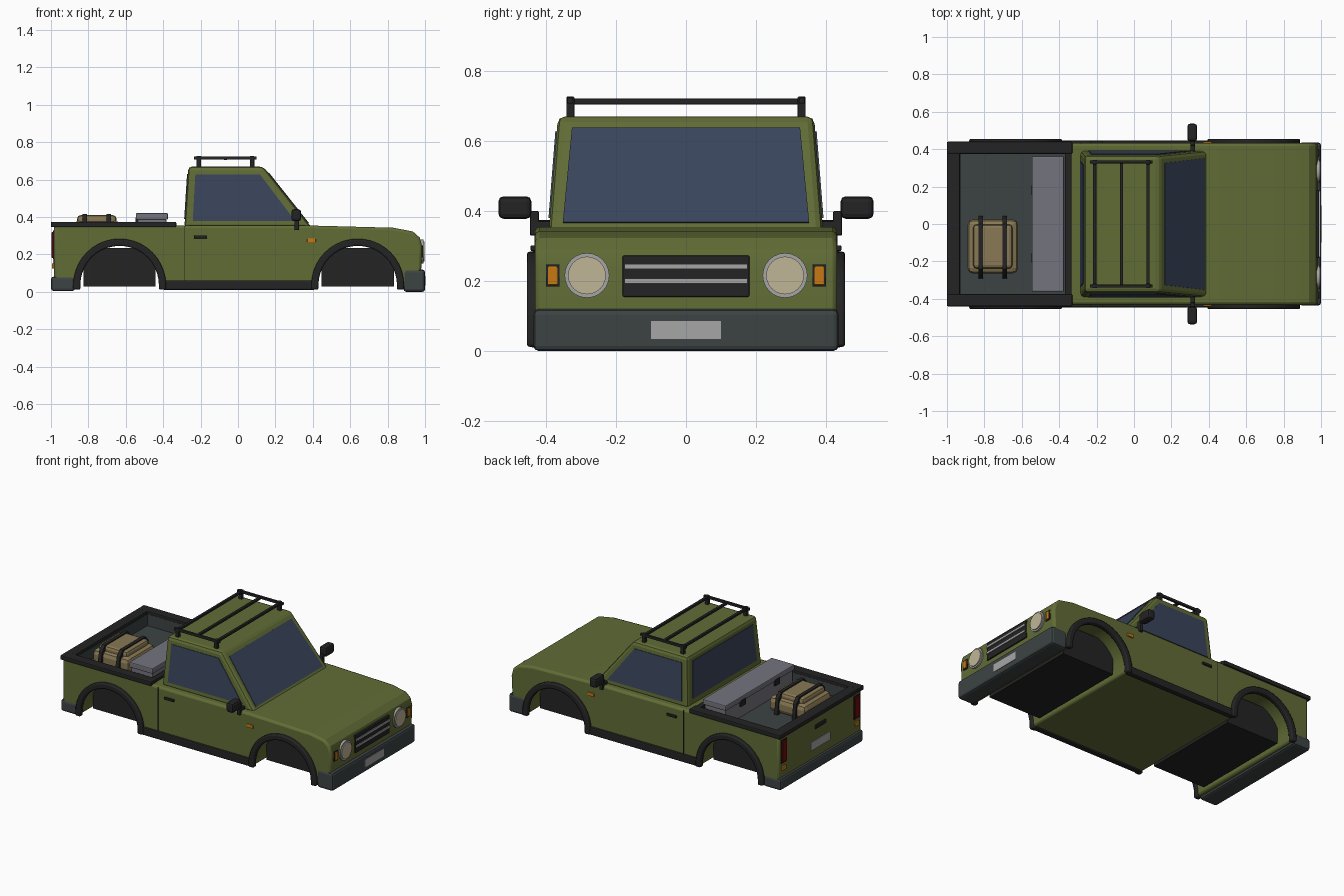
import bpy, bmesh, math
from mathutils import Vector

if "Cube" in bpy.data.objects:
    bpy.data.objects.remove(bpy.data.objects["Cube"])


def mat(name, r, g, b):
    m = bpy.data.materials.new(name)
    m.diffuse_color = (r, g, b, 1)
    m.use_nodes = True
    m.node_tree.nodes["Principled BSDF"].inputs["Base Color"].default_value = m.diffuse_color
    return m


GREEN = mat("olive_paint", .118, .150, .036)
GLASS = mat("tinted_glass", .042, .060, .105)
BLACK = mat("black_trim", .017, .017, .017)
SLATE = mat("slate_plastic", .046, .056, .057)
STEEL = mat("box_steel", .175, .175, .21)
LIGHT = mat("light_metal", .38, .38, .38)
CREAM = mat("lamp_cream", .53, .46, .31)
ORANGE = mat("signal_orange", .58, .19, .006)
TAN = mat("tan_canvas", .25, .19, .09)
RED = mat("tail_red", .17, .003, .003)


def finish(name, bm, material, bevel=0, smooth=False, segments=2):
    bmesh.ops.recalc_face_normals(bm, faces=bm.faces)
    me = bpy.data.meshes.new(name)
    bm.to_mesh(me)
    bm.free()
    ob = bpy.data.objects.new(name, me)
    bpy.context.collection.objects.link(ob)
    me.materials.append(material)
    if smooth:
        bpy.ops.object.select_all(action='DESELECT')
        ob.select_set(True)
        bpy.context.view_layer.objects.active = ob
        bpy.ops.object.shade_smooth_by_angle(angle=math.radians(30))
    if bevel:
        b = ob.modifiers.new("bevel", 'BEVEL')
        b.width, b.segments = bevel, segments
        b.limit_method, b.angle_limit = 'ANGLE', math.radians(35)
    return ob


def box(name, x, y, z, material, bevel=0):
    """Box from (min, max) ranges."""
    bm = bmesh.new()
    bmesh.ops.create_cube(bm, size=1)
    for v in bm.verts:
        v.co = [r[0] + (c + .5) * (r[1] - r[0]) for c, r in zip(v.co, (x, y, z))]
    return finish(name, bm, material, bevel)


def loft(name, side_a, side_b, material, bevel=0, smooth=False):
    """Solid between two matching outlines."""
    bm = bmesh.new()
    a = [bm.verts.new(p) for p in side_a]
    b = [bm.verts.new(p) for p in side_b]
    bm.faces.new(a)
    bm.faces.new(b[::-1])
    for i in range(len(a)):
        j = (i + 1) % len(a)
        bm.faces.new((a[j], a[i], b[i], b[j]))
    return finish(name, bm, material, bevel, smooth)


def prism(name, profile, y0, y1, material, bevel=0, smooth=False):
    return loft(name, [(x, y0, z) for x, z in profile],
                [(x, y1, z) for x, z in profile], material, bevel, smooth)


def plate(name, pts, material, t=.004):
    """Thin plate centred on a flat outline."""
    p = [Vector(q) for q in pts]
    n = (p[1] - p[0]).cross(p[2] - p[0]).normalized() * t
    return loft(name, [q + n for q in p], [q - n for q in p], material)


def disc(name, x, y, z, r, depth, material):
    ring = [(y + r * math.cos(a * math.tau / 24), z + r * math.sin(a * math.tau / 24)) for a in range(24)]
    return loft(name, [(x, *p) for p in ring], [(x + depth, *p) for p in ring], material, 0, True)


def arc(cx, r, cz=.036, n=20):
    """Half circle from rear to front over a wheel."""
    return [(cx - r * math.cos(math.pi * i / n), cz + r * math.sin(math.pi * i / n)) for i in range(n + 1)]


WHEELS = {"rear": -.633, "front": .64}

# Body shell with both wheel arches in its outline
low = .02
outline = [(-.985, low)]
for cx in WHEELS.values():
    outline += [(cx - .215, low)] + arc(cx, .215) + [(cx + .215, low)]
outline += [(.975, low), (.985, .24), (.972, .29), (.935, .323), (.83, .343), (.38, .355), (-.985, .355)]
body = prism("body", outline, -.432, .432, GREEN, .014, True)

# Cargo bed opening and lining
cutter = box("bed_cutter", (-.935, -.36), (-.38, .38), (.272, .5), GREEN)
cutter.hide_render = True
cutter.hide_set(True)
cut = body.modifiers.new("bed_opening", 'BOOLEAN')
cut.operation, cut.object, cut.solver = 'DIFFERENCE', cutter, 'EXACT'
box("bed_floor", (-.936, -.359), (-.381, .381), (.27, .28), SLATE)
for n, x in (("rear", -.932), ("front", -.363)):
    box("bed_lining_" + n, (x - .004, x + .004), (-.381, .381), (.27, .356), SLATE)
for n, s in (("right", -1), ("left", 1)):
    box("bed_lining_" + n, (-.936, -.359), sorted((s * .374, s * .382)), (.27, .356), SLATE)
    box("bed_rail_" + n, (-1, -.33), sorted((s * .375, s * .44)), (.346, .375), BLACK, .006)
box("bed_rail_rear", (-1, -.93), (-.38, .38), (.346, .375), BLACK, .006)
box("bed_rail_front", (-.37, -.333), (-.38, .38), (.346, .372), BLACK, .006)


# Cab: sides lean in with height
def half(z):
    return .391 - .025 * (z - .355) / .315


def windscreen_x(z):
    return .385 - .25 * (z - .355) / .315


def rear_x(z):
    return -.286 + .02 * (z - .355) / .315


cab = [(rear_x(.34), .34), (rear_x(.67), .67), (windscreen_x(.67), .67), (windscreen_x(.34), .34)]
loft("cab", [(x, -half(z), z) for x, z in cab], [(x, half(z), z) for x, z in cab], GREEN, .02)

# Windows
plate("windscreen", [(windscreen_x(z), y, z) for y, z in
                     ((-.352, .366), (.352, .366), (.326, .636), (-.326, .636))], GLASS)
plate("rear_window", [(rear_x(z), y, z) for y, z in
                      ((-.335, .39), (.335, .39), (.315, .63), (-.315, .63))], GLASS)

for side, s in (("right", -1), ("left", 1)):
    def span(a, b):
        return sorted((s * a, s * b))

    plate("side_window_" + side, [(x, s * half(z), z) for x, z in
                                  ((-.242, .38), (-.228, .628), (.117, .628), (.305, .38))], GLASS)
    # Wheel arch flares and sills
    for n, cx in WHEELS.items():
        ring = [(cx - .248, .012)] + arc(cx, .248) + [(cx + .248, .012), (cx + .21, .012)]
        ring += arc(cx, .21)[::-1] + [(cx - .21, .012)]
        prism(f"{n}_flare_{side}", ring, s * .42, s * .455, BLACK, .008, True)
    box("sill_" + side, (-.4, .41), span(.41, .446), (.01, .062), BLACK, .008)
    # Door details
    box("door_handle_" + side, (-.235, -.165), span(.43, .444), (.286, .302), BLACK, .003)
    box("door_seam_" + side, (-.287, -.283), span(.43, .4335), (.06, .35), BLACK)
    box("side_marker_" + side, (.37, .416), span(.43, .44), (.264, .286), ORANGE, .003)
    # Mirrors
    box("mirror_arm_" + side, (.302, .326), span(.385, .446), (.33, .372), BLACK, .004)
    box("mirror_stem_" + side, (.302, .326), span(.42, .446), (.33, .4), BLACK, .004)
    box("mirror_head_" + side, (.285, .337), span(.442, .536), (.378, .442), BLACK, .014)
    # Front lamps
    disc("headlight_ring_" + side, .97, s * .283, .216, .064, .022, LIGHT)
    disc("headlight_" + side, .97, s * .283, .216, .054, .028, CREAM)
    box("indicator_frame_" + side, (.97, .988), span(.362, .4), (.184, .247), BLACK)
    box("indicator_" + side, (.97, .993), span(.367, .395), (.189, .242), ORANGE, .003)
    # Rear lamps
    box("tail_frame_" + side, (-.99, -.97), span(.352, .412), (.175, .328), BLACK)
    box("tail_light_" + side, (-.996, -.97), span(.358, .406), (.182, .32), RED, .003)
    box("rear_indicator_" + side, (-.994, -.97), span(.362, .402), (.125, .152), ORANGE, .003)
    # Roof rack posts and rails
    for x in (-.21, .075):
        box("rack_post_" + side, (x - .012, x + .012), span(.319, .342), (.655, .727), BLACK, .003)
    box("rack_rail_" + side, (-.235, .1), span(.324, .34), (.707, .724), BLACK, .003)

for x in (-.21, -.067, .075):
    box("rack_crossbar", (x - .009, x + .009), (-.335, .335), (.705, .721), BLACK, .003)

# Inner wheel wells
for n, cx in WHEELS.items():
    box(n + "_wheel_well", (cx - .193, cx + .193), (-.34, .34), (.03, .236), BLACK)

# Bumpers, grille, plates
box("front_bumper", (.885, 1), (-.436, .436), (0, .12), SLATE, .015)
box("rear_bumper", (-1, -.872), (-.436, .436), (.004, .082), SLATE, .015)
box("grille", (.96, .99), (-.181, .181), (.155, .273), BLACK, .004)
for z in (.2, .242):
    box("grille_bar", (.97, .996), (-.176, .176), (z - .007, z + .007), LIGHT)
box("front_plate", (.99, 1.003), (-.1, .1), (.035, .086), LIGHT)
box("rear_plate", (-.99, -.97), (-.1, .1), (.14, .195), LIGHT)
box("tailgate_handle", (-.994, -.97), (-.055, .055), (.27, .295), BLACK, .003)

# Toolbox across the bed
box("toolbox", (-.537, -.383), (-.352, .352), (.279, .388), STEEL, .004)
box("toolbox_lid", (-.546, -.375), (-.362, .362), (.386, .422), STEEL, .006)
for y in (-.18, .18):
    box("toolbox_latch", (-.549, -.53), (y - .025, y + .025), (.355, .397), BLACK, .002)

# Canvas bag with straps
box("bag", (-.89, -.62), (-.265, .025), (.279, .378), TAN, .03)
box("bag_top", (-.86, -.65), (-.238, -.002), (.36, .41), TAN, .018)
for x in (-.82, -.69):
    prof = [(-.292, .279), (-.268, .385), (-.24, .417), (0, .417), (.028, .385), (.044, .279)]
    loft("bag_strap", [(x - .012, *p) for p in prof], [(x + .012, *p) for p in prof], BLACK)
